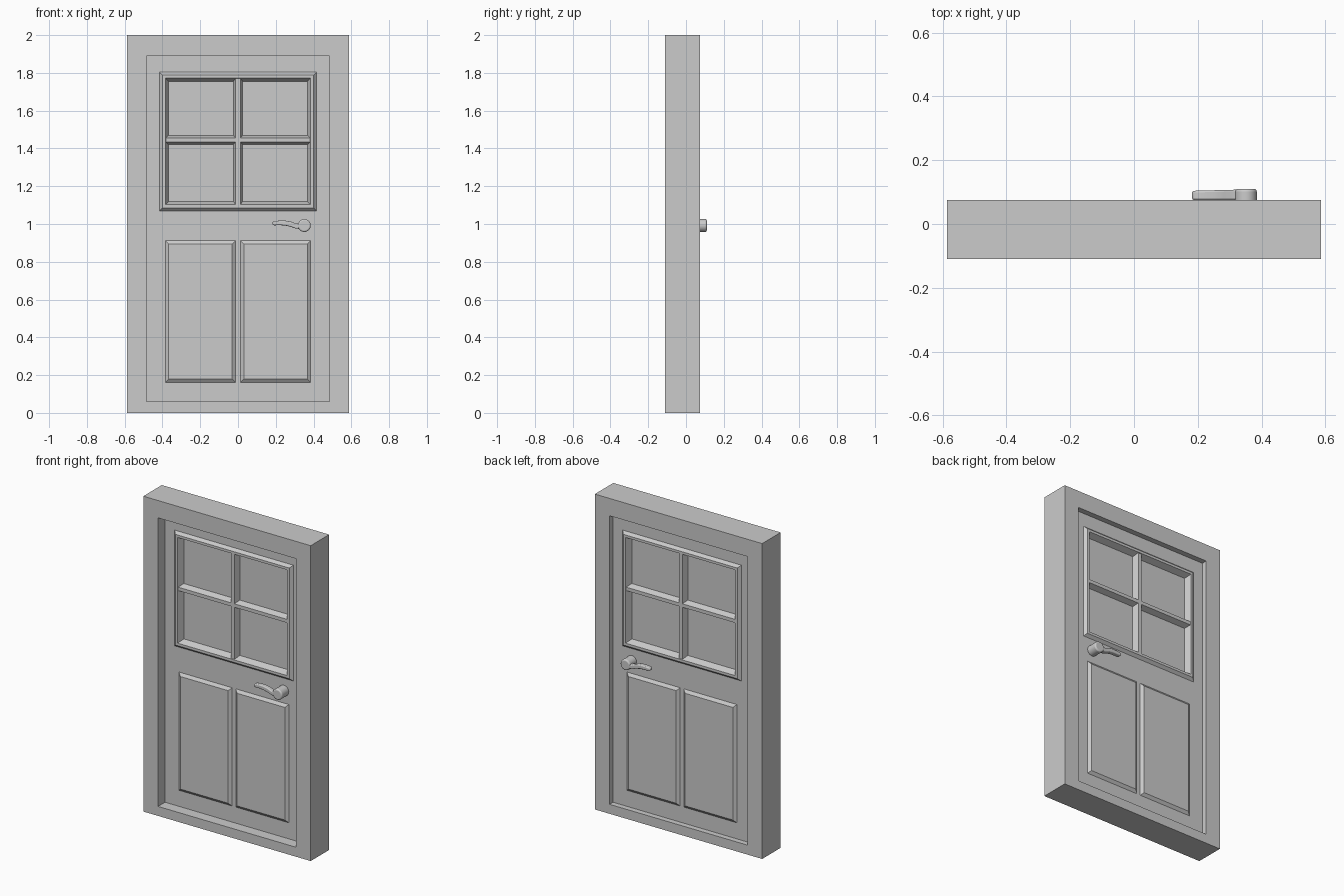
import bpy, bmesh, math
from mathutils import Matrix, Vector

if "Cube" in bpy.data.objects:
    bpy.data.objects.remove(bpy.data.objects["Cube"])


def finish(name, bm):
    bmesh.ops.recalc_face_normals(bm, faces=bm.faces)
    me = bpy.data.meshes.new(name)
    bm.to_mesh(me)
    bm.free()
    ob = bpy.data.objects.new(name, me)
    bpy.context.collection.objects.link(ob)
    return ob


def rings(name, sections, loop=False):
    """Join rectangles (half_width, z0, z1, y, centre_x); loop closes the tube, otherwise cap ends."""
    bm = bmesh.new()
    vs = []
    for hw, z0, z1, y, cx in sections:
        vs.append([bm.verts.new((cx + sx * hw, y, z))
                   for sx, z in ((-1, z0), (1, z0), (1, z1), (-1, z1))])
    pairs = list(zip(vs, vs[1:])) + ([(vs[-1], vs[0])] if loop else [])
    for a, b in pairs:
        for i in range(4):
            j = (i + 1) % 4
            bm.faces.new((a[i], a[j], b[j], b[i]))
    if not loop:
        bm.faces.new(vs[0])
        bm.faces.new(vs[-1])
    return finish(name, bm)


def soften(ob, width):
    m = ob.modifiers.new("Bevel", 'BEVEL')
    m.width, m.segments = width, 3
    m.limit_method, m.angle_limit = 'ANGLE', math.radians(50)
    bpy.ops.object.select_all(action='DESELECT')
    ob.select_set(True)
    bpy.context.view_layer.objects.active = ob
    bpy.ops.object.shade_smooth_by_angle(angle=math.radians(40))


# Outer door frame
rings("door_frame", [(0.587, 0, 2, -0.11, 0), (0.484, 0.06, 1.89, -0.11, 0),
                     (0.484, 0.06, 1.89, 0.075, 0), (0.587, 0, 2, 0.075, 0)], loop=True)

# Door leaf with window opening
D = 0.04
rings("door_leaf", [(0.484, 0.06, 1.89, -D, 0), (0.39, 1.095, 1.775, -D, 0),
                    (0.39, 1.095, 1.775, D, 0), (0.484, 0.06, 1.89, D, 0)], loop=True)

# Glass sheet
rings("glass", [(0.395, 1.09, 1.78, -0.018, 0), (0.395, 1.09, 1.78, 0.018, 0)])

# Parts on both faces of the leaf
for side, s in (("front", -1), ("back", 1)):
    # Window moulding: sloped outside, flat top, sloped inside
    def edge(inset, y):
        return (0.416 - inset, 1.07 + inset, 1.804 - inset, s * y, 0)
    rings("window_moulding_" + side, [edge(0, D - 0.005), edge(0, D), edge(0.016, 0.057),
                                      edge(0.032, 0.057), edge(0.05, 0.015)], loop=True)
    # Glazing bars
    rings("vertical_bar_" + side, [(0.026, 1.10, 1.77, s * 0.015, 0),
                                   (0.012, 1.10, 1.77, s * 0.053, 0)])
    rings("horizontal_bar_" + side, [(0.385, 1.419, 1.471, s * 0.015, 0),
                                     (0.385, 1.434, 1.456, s * 0.053, 0)])
    # Raised lower panels
    for label, cx in (("left", -0.199), ("right", 0.199)):
        rings("panel_%s_%s" % (label, side), [(0.186, 0.162, 0.912, s * 0.03, cx),
                                              (0.186, 0.162, 0.912, s * D, cx),
                                              (0.168, 0.18, 0.894, s * 0.054, cx)])
    # Handle hub
    bm = bmesh.new()
    bmesh.ops.create_cone(bm, cap_ends=True, segments=32, radius1=0.034, radius2=0.034, depth=0.075,
                          matrix=Matrix.Translation((0.351, s * 0.0725, 0.992))
                          @ Matrix.Rotation(math.pi / 2, 4, 'X'))
    soften(finish("handle_hub_" + side, bm), 0.008)
    # Curved lever
    top = [(0.182, 1.009), (0.19, 1.015), (0.22, 1.018), (0.25, 1.018), (0.28, 1.013), (0.305, 1.003), (0.335, 1.0)]
    low = [(0.335, 0.973), (0.305, 0.976), (0.28, 0.985), (0.25, 0.992), (0.22, 0.994), (0.19, 0.993), (0.182, 0.998)]
    bm = bmesh.new()
    f = bm.faces.new([bm.verts.new((x, s * 0.076, z)) for x, z in top + low])
    ext = bmesh.ops.extrude_face_region(bm, geom=[f])
    for v in (g for g in ext["geom"] if isinstance(g, bmesh.types.BMVert)):
        v.co.y = s * (0.104 + 0.004 * (v.co.x - 0.182) / 0.153)
    soften(finish("handle_lever_" + side, bm), 0.006)
